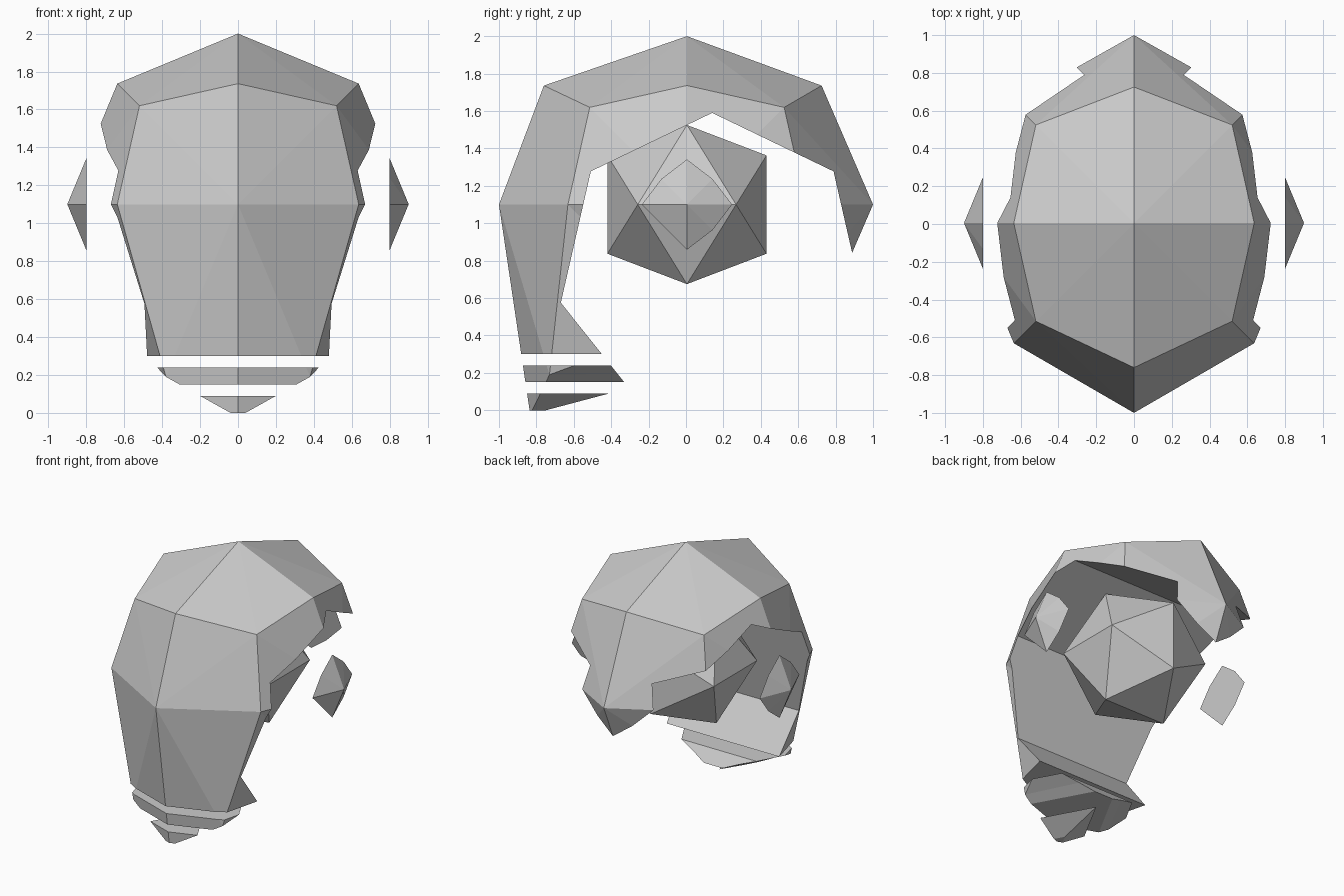
import bpy, bmesh, math
from mathutils import Vector

if "Cube" in bpy.data.objects:
    bpy.data.objects.remove(bpy.data.objects["Cube"])

CENTER = Vector((0, 0.005, 1.1))


def make_object(name, bm):
    bmesh.ops.recalc_face_normals(bm, faces=bm.faces[:])
    mesh = bpy.data.meshes.new(name)
    bm.to_mesh(mesh)
    bm.free()
    obj = bpy.data.objects.new(name, mesh)
    bpy.context.collection.objects.link(obj)
    return obj


def subtract(target, cutter):
    mod = target.modifiers.new("cut", 'BOOLEAN')
    mod.operation = 'DIFFERENCE'
    mod.solver = 'EXACT'
    mod.object = cutter
    cutter.hide_render = True
    bpy.context.view_layer.objects.active = target
    bpy.ops.object.modifier_apply(modifier=mod.name)
    bpy.data.objects.remove(cutter, do_unlink=True)


# Mask: rounded subdivided cube with a drawn-down chin
bm = bmesh.new()
bmesh.ops.create_cube(bm, size=2)
bmesh.ops.subdivide_edges(bm, edges=bm.edges[:], cuts=1, use_grid_fill=True)
pulled = {
    (0, -1, 0): (0, -1, 1.1), (0, 1, 0): (0, 1, 1.1),
    (0, -1, 1): (0, -0.76, 1.736), (0, 1, 1): (0, 0.725, 1.736),
    (0, 1, -1): (0, 0.725, 0.464),
    (1, -1, -1): (0.38, -0.73, 0.19),
    (0, -1, -1): (0, -0.833, -0.022),
}
for v in bm.verts:
    sx, sy, sz = (round(c) for c in v.co)
    p = pulled.get((abs(sx), sy, sz))
    if p:
        v.co = (p[0] * (sx or 1), p[1], p[2])
    else:
        v.co = v.co.normalized() * 0.9 + CENTER
bmesh.ops.triangulate(bm, faces=bm.faces[:])
mask = make_object("mask_shell", bm)

# Seven-sided cavity running across the mask
bm = bmesh.new()
R, N = 0.83, 7
ring = [bm.verts.new((-0.8, 0.14 + R * math.sin(2 * math.pi * i / N),
                      0.76 + R * math.cos(2 * math.pi * i / N))) for i in range(N)]
face = bm.faces.new(ring)
ext = bmesh.ops.extrude_face_region(bm, geom=[face], use_keep_orig=True)
moved = [g for g in ext["geom"] if isinstance(g, bmesh.types.BMVert)]
bmesh.ops.translate(bm, verts=moved, vec=(1.6, 0, 0))
subtract(mask, make_object("cavity_cutter", bm))

# Horizontal slits through the chin
for z0, z1 in ((0.24, 0.30), (0.09, 0.15), (-0.2, 0.0)):
    bm = bmesh.new()
    bmesh.ops.create_cube(bm, size=1)
    for v in bm.verts:
        v.co = (v.co.x * 3, v.co.y * 3, z1 if v.co.z > 0 else z0)
    subtract(mask, make_object("slit_cutter", bm))

# Core: icosahedron floating in the cavity
bm = bmesh.new()
phi = (1 + math.sqrt(5)) / 2
s = 0.5 / math.sqrt(1 + phi * phi)
for a in (-1, 1):
    for b in (-phi, phi):
        for p in ((b, a, 0), (a, 0, b), (0, b, a)):
            bm.verts.new(Vector(p) * s + CENTER)
bmesh.ops.convex_hull(bm, input=bm.verts[:])
make_object("core", bm)
